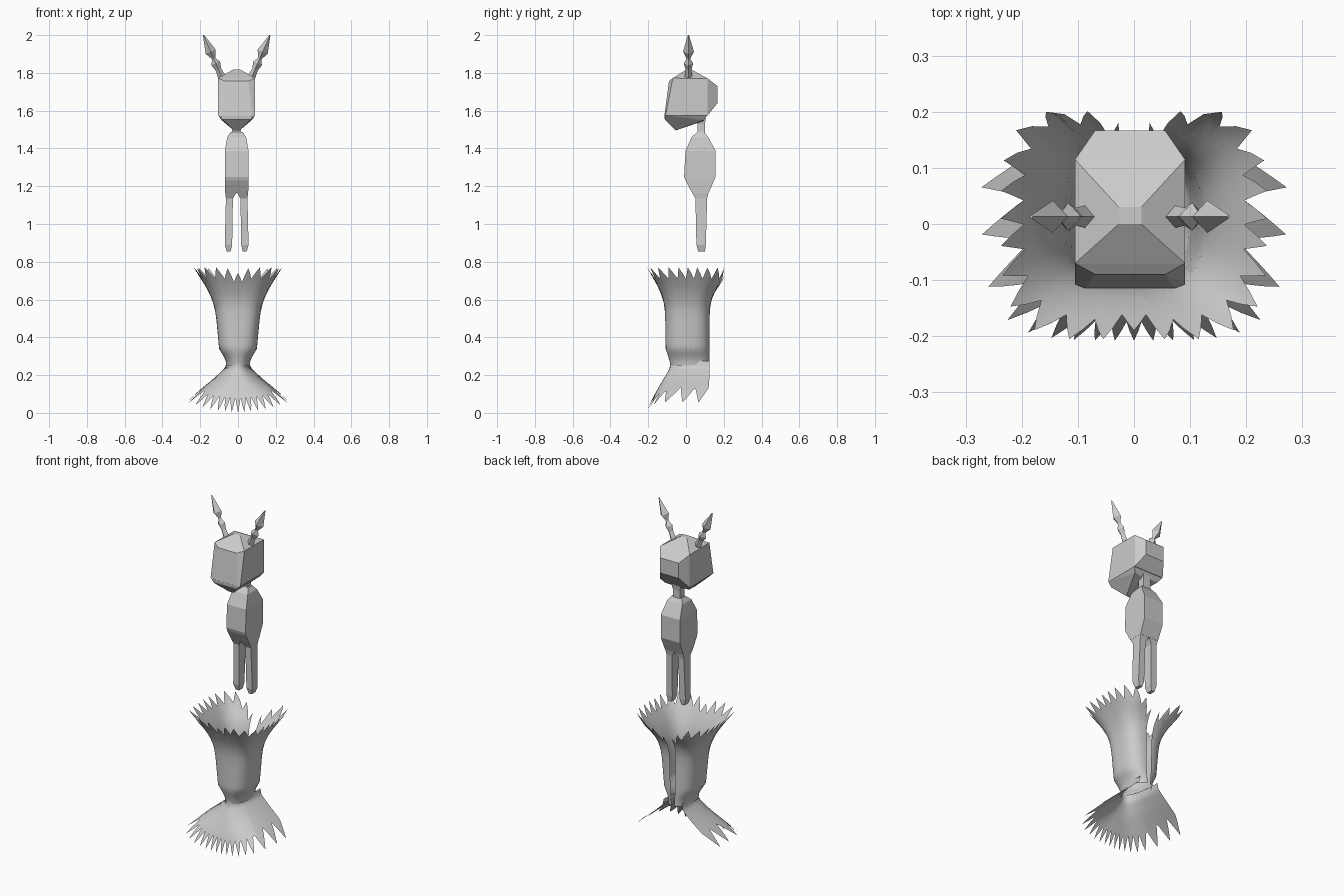
import bpy, bmesh
from math import sin, cos, pi, radians
from mathutils import Vector

if "Cube" in bpy.data.objects:
    bpy.data.objects.remove(bpy.data.objects["Cube"])

CX = -0.007  # centre line of the figure


def finish(bm, name, smooth=False):
    bmesh.ops.recalc_face_normals(bm, faces=bm.faces)
    me = bpy.data.meshes.new(name)
    bm.to_mesh(me)
    bm.free()
    ob = bpy.data.objects.new(name, me)
    bpy.context.collection.objects.link(ob)
    for p in me.polygons:
        p.use_smooth = smooth
    return ob


def loft(name, rings):
    """Closed tube through rings of points, capped at both ends."""
    bm = bmesh.new()
    vs = [[bm.verts.new(p) for p in r] for r in rings]
    n = len(vs[0])
    for a, b in zip(vs, vs[1:]):
        for i in range(n):
            j = (i + 1) % n
            bm.faces.new((a[i], a[j], b[j], b[i]))
    bm.faces.new(vs[0])
    bm.faces.new(vs[-1])
    return finish(bm, name)


def box_loft(name, sections, side=1):
    """Sections are (z, x0, x1, y0, y1), x measured from the centre line."""
    return loft(name, [[(CX + side * x, y, z) for x, y in
                        ((x0, y0), (x1, y0), (x1, y1), (x0, y1))]
                       for z, x0, x1, y0, y1 in sections])


def hull(name, half):
    bm = bmesh.new()
    for x, y, z in half:
        for s in (-1, 1):
            bm.verts.new((CX + s * x, y, z))
    res = bmesh.ops.convex_hull(bm, input=bm.verts)
    bmesh.ops.dissolve_limit(bm, angle_limit=radians(3), verts=bm.verts, edges=bm.edges)
    return finish(bm, name)


def lerp_keys(keys, t):
    """Piecewise interpolation of tuples keyed on their first value."""
    t = min(max(t, keys[0][0]), keys[-1][0])
    for k0, k1 in zip(keys, keys[1:]):
        if t <= k1[0]:
            f = (t - k0[0]) / (k1[0] - k0[0])
            return [a + (b - a) * f for a, b in zip(k0[1:], k1[1:])]


def sheet(name, cols, rows, point):
    """Open cloth surface from point(u, v, column)."""
    bm = bmesh.new()
    g = [[bm.verts.new(point(i / cols * 2 - 1, j / rows, i)) for j in range(rows + 1)]
         for i in range(cols + 1)]
    for i in range(cols):
        for j in range(rows):
            bm.faces.new((g[i][j], g[i + 1][j], g[i + 1][j + 1], g[i][j + 1]))
    return finish(bm, name, True)


def squircle(th, n):
    s, c = sin(th), cos(th)
    r = (abs(s) ** n + abs(c) ** n) ** (-1 / n)
    return s * r, -c * r


# head block and pointed chin
hull("head", [(.02, 0, 1.817), (.02, .03, 1.817), (.062, -.09, 1.757),
              (.098, -.07, 1.772), (.098, .115, 1.77), (.062, .167, 1.73),
              (.062, .167, 1.64), (.098, .115, 1.575), (.098, -.108, 1.575),
              (.08, -.115, 1.57)])
hull("chin", [(.08, -.115, 1.575), (.098, -.105, 1.575), (.098, .112, 1.575),
              (.075, -.112, 1.553), (.08, .095, 1.55), (.015, -.055, 1.495),
              (.03, .09, 1.545)])

# neck and torso
box_loft("neck", [(1.56, -.03, .03, .055, .105), (1.53, -.024, .024, .06, .1),
                  (1.48, -.024, .024, .06, .1)])
box_loft("torso", [(1.487, -.032, .032, .06, .097), (1.46, -.05, .05, .03, .117),
                   (1.387, -.063, .063, -.003, .157), (1.25, -.063, .063, -.01, .157),
                   (1.23, -.063, .063, -.003, .148), (1.165, -.061, .061, .033, .12)])

# legs
for s, n in ((-1, "left"), (1, "right")):
    box_loft(n + "_leg", [(1.17, 0, .061, .03, .12), (1.135, .02, .057, .05, .112),
                          (.89, .024, .063, .055, .105), (.855, .032, .053, .065, .1)], s)

# antennae: bead and spearhead on a stalk
for s, n in ((-1, "left"), (1, "right")):
    base, tip = Vector((CX + s * .08, .013, 1.78)), Vector((CX + s * .176, .013, 2.0))
    ax = (tip - base).normalized()
    side = Vector((0, 1, 0))
    up = ax.cross(side)
    rings = []
    for t, r in ((0, .02), (.18, .016), (.32, .025), (.42, .011), (.46, .012),
                 (.60, .029), (1, .003)):
        c = base.lerp(tip, t)
        rings.append([c + side * r, c + up * r, c - side * r, c - up * r])
    loft(n + "_antenna", rings)

# bodice keys: z, half width, front y, back y, squareness
BODICE = [(.24, .062, -.08, .125, 2.2), (.28, .065, -.088, .125, 2.2),
          (.34, .1, -.108, .125, 2.5), (.5, .115, -.11, .125, 2.7),
          (.56, .124, -.113, .128, 2.8), (.615, .143, -.125, .14, 3),
          (.66, .165, -.145, .165, 3.2), (.7, .19, -.165, .195, 3.5),
          (.735, .213, -.187, .207, 3.8), (.77, .237, -.208, .212, 4)]


def bodice_point(u, v, i):
    top = .77 - (0, .03, .06, .03)[i % 4]
    top -= .09 * max(0, (abs(u) - .84) / .16)       # droops beside the back opening
    top -= .03 * max(0, 1 - abs(u) / .09)           # notch at the front
    z = .25 + (top - .25) * v
    a, yf, yb, n = lerp_keys(BODICE, z)
    x, y = squircle(u * pi * .95, n)
    b = (yb - yf) / 2
    return a * x, (yf + yb) / 2 + b * y, z


sheet("bodice_with_collar", 104, 22, bodice_point)

# skirt keys: progress, side z, half width, front z, front y, back y, squareness
SKIRT = [(0, .275, .06, .275, -.085, .125, 2.2), (.15, .24, .067, .235, -.085, .125, 2.3),
         (.4, .185, .125, .175, -.122, .124, 2.6), (.75, .115, .21, .085, -.173, .118, 3.5),
         (1, .055, .272, .0, -.208, .105, 4.5)]


def skirt_point(u, v, i):
    broad = abs(u) > .52
    k = (i + 2) % 4 if not broad else None
    cut = (0, .12, .24, .12)[k] if not broad else .34 * abs(((abs(u) - .52) / .16) % 1 * 2 - 1)
    zs, a, zf, yf, yb, n = lerp_keys(SKIRT, v * (1 - cut))
    x, y = squircle(u * pi / 2, n)
    w = min(1, abs(u) / .55)
    return a * x, yb + (yb - yf) * y, zf + (zs - zf) * w * w


sheet("skirt", 100, 14, skirt_point)
